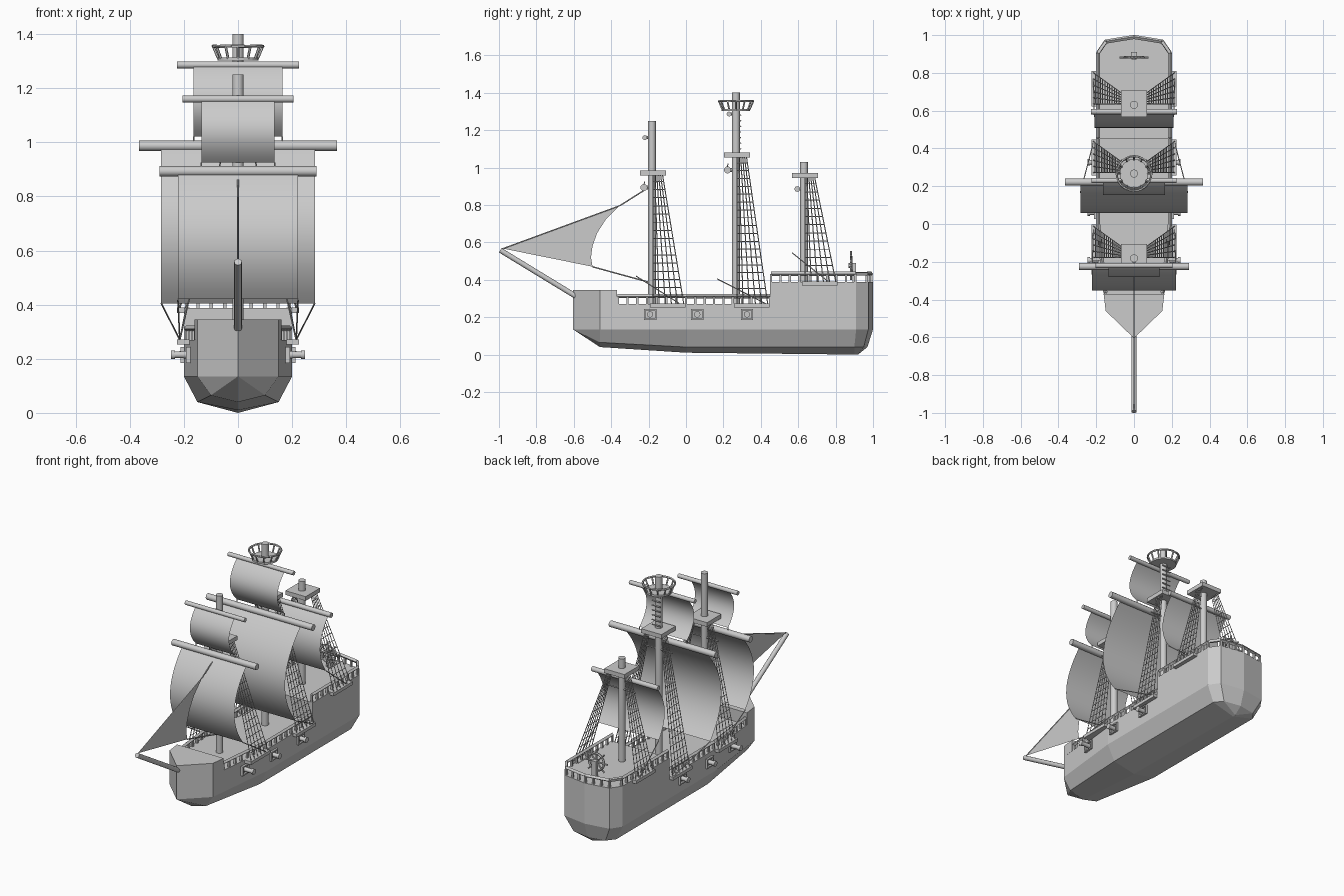
import bpy, bmesh
from math import sin, cos, pi
from mathutils import Vector as V

if "Cube" in bpy.data.objects:
    bpy.data.objects.remove(bpy.data.objects["Cube"])


def finish(name, bm, smooth=False):
    bmesh.ops.remove_doubles(bm, verts=bm.verts, dist=0.0002)
    me = bpy.data.meshes.new(name)
    bm.to_mesh(me)
    bm.free()
    ob = bpy.data.objects.new(name, me)
    bpy.context.collection.objects.link(ob)
    if smooth:
        bpy.ops.object.select_all(action='DESELECT')
        ob.select_set(True)
        bpy.context.view_layer.objects.active = ob
        bpy.ops.object.shade_smooth_by_angle(angle=0.7)
    return ob


def rod(bm, p, q, r, n=6, r2=None):
    p, q = V(p), V(q)
    d = q - p
    m = V((0, 0, 1)).rotation_difference(d).to_matrix().to_4x4()
    m.translation = (p + q) / 2
    bmesh.ops.create_cone(bm, cap_ends=True, segments=n, radius1=r,
                          radius2=r if r2 is None else r2, depth=d.length, matrix=m)


def box(bm, lo, hi):
    vs = bmesh.ops.create_cube(bm, size=1)['verts']
    for v in vs:
        v.co = V([(a + b) / 2 + c * (b - a) for a, b, c in zip(lo, hi, v.co)])


def ring(bm, c, r, t, axis, n=24):
    pts = []
    for i in range(n + 1):
        a = 2 * pi * i / n
        pts.append(V(c) + r * (V((cos(a), sin(a), 0)) if axis == 'z' else V((cos(a), 0, sin(a)))))
    for a, b in zip(pts, pts[1:]):
        rod(bm, a, b, t, 5)


# deck outline: half width along y
OUT = [(-.605, 0), (-.46, .15), (-.36, .162), (0, .2), (.45, .2), (.91, .2), (.975, .155), (1, 0)]


def hw(y):
    for (a, wa), (b, wb) in zip(OUT, OUT[1:]):
        if y <= b:
            return wa + (wb - wa) * (y - a) / (b - a)
    return 0


# hull: stations of y, half width, chine y/width/z, keel y/z
bm = bmesh.new()
ST = [(-.605, 0, -.605, 0, .135, -.605, .135), (-.46, .15, -.46, .1, .065, -.46, .04),
      (0, .2, 0, .15, .04, 0, .01), (.91, .2, .9, .15, .04, .9, 0),
      (.975, .155, .95, .11, .04, .92, 0), (1, 0, .97, 0, .04, .92, 0)]
rows = []
for y, w, yb, b, zb, yk, zk in ST:
    half = [(w, y, .27), (w, y, .135), (b, yb, zb), (0, yk, zk)]
    rows.append([bm.verts.new(c) for c in half + [(-x, yy, z) for x, yy, z in half[-2::-1]]])
for a, b in zip(rows, rows[1:]):
    for i in range(6):
        bm.faces.new((a[i], a[i + 1], b[i + 1], b[i]))
    bm.faces.new((a[6], a[0], b[0], b[6]))
bmesh.ops.remove_doubles(bm, verts=bm.verts, dist=.0005)
bmesh.ops.recalc_face_normals(bm, faces=bm.faces)
finish("hull", bm)


# raised decks, extruded from the outline
def deck(name, y0, y1, z):
    ys = [y0] + [y for y, w in OUT if y0 < y < y1] + [y1]
    loop = [(hw(y), y) for y in ys] + [(-hw(y), y) for y in reversed(ys) if hw(y) > 0]
    if hw(y0) == 0:
        loop = loop[:]
    bm = bmesh.new()
    f = bm.faces.new([bm.verts.new((x, y, .27)) for x, y in loop])
    g = bmesh.ops.extrude_face_region(bm, geom=[f])
    bmesh.ops.translate(bm, vec=(0, 0, z - .27), verts=[v for v in g['geom'] if isinstance(v, bmesh.types.BMVert)])
    bmesh.ops.recalc_face_normals(bm, faces=bm.faces)
    finish(name, bm)


deck("forecastle", -.605, -.37, .345)
deck("quarterdeck", .45, 1, .388)


# railings
def railing(name, path, z0, z1):
    bm = bmesh.new()
    for s in (1, -1):
        for (xa, ya), (xb, yb) in zip(path, path[1:]):
            a, b = V((s * xa, ya, z1 - .008)), V((s * xb, yb, z1 - .008))
            rod(bm, a, b, .011, 4)
            n = max(1, round((b - a).length / .052))
            for i in range(n + 1):
                p = a.lerp(b, i / n)
                box(bm, (p.x - .006, p.y - .006, z0), (p.x + .006, p.y + .006, z1 - .01))
    finish(name, bm)


railing("waist_railing", [(hw(y) - .01, y) for y in (-.365, 0, .45)], .265, .32)
railing("stern_railing", [(.19, .455), (.19, .905), (.148, .966), (0, .99)], .38, .44)

# masts, tops, shrouds: y, mast top, platform z, deck z
for nm, y, top, pz, dz in (("fore", -.182, 1.25, .97, .27), ("main", .267, 1.4, 1.067, .27),
                           ("mizzen", .631, 1.03, .957, .388)):
    bm = bmesh.new()
    rod(bm, (0, y, dz - .02), (0, y, top), .021, 16)
    finish(nm + "_mast", bm, True)
    bm = bmesh.new()
    box(bm, (-.07, y - .065, pz - .013), (.07, y + .075, pz + .013))
    finish(nm + "_top_platform", bm)
    bm = bmesh.new()
    for s in (1, -1):
        lo = [V((s * .215, y + .005 + .033 * i, dz)) for i in range(6)]
        hi = [V((s * .055, y + .005 + .01 * i, pz)) for i in range(6)]
        for a, b in zip(lo, hi):
            rod(bm, a, b, .0028, 4)
        n = round((pz - dz) / .043)
        for i in range(1, n):
            rod(bm, lo[0].lerp(hi[0], i / n), lo[5].lerp(hi[5], i / n), .0025, 4)
    for zz in (pz - .12,):
        rod(bm, (-.1, y + .005, zz), (.1, y + .005, zz), .004, 5)
    finish(nm + "_shrouds", bm)
    bm = bmesh.new()
    for s in (1, -1):
        xs = sorted((s * .18, s * .225))
        box(bm, (xs[0], y - .01, dz - .018), (xs[1], y + .18, dz + .002))
    finish(nm + "_shroud_channels", bm)

# crow's nest and its ladder
bm = bmesh.new()
rod(bm, (0, .267, 1.302), (0, .267, 1.314), .076, 24)
ring(bm, (0, .267, 1.355), .092, .006, 'z')
for i in range(12):
    c, s = cos(pi * i / 6), sin(pi * i / 6)
    rod(bm, (.073 * c, .267 + .073 * s, 1.31), (.092 * c, .267 + .092 * s, 1.355), .005, 5)
finish("lookout_basket", bm)
bm = bmesh.new()
for i in range(7):
    z = 1.1 + i * .03
    rod(bm, (-.03, .292, z), (.03, .292, z), .004, 5)
finish("mast_ladder", bm)

# yards, sails and sheets: y, z, half length, radius, sail half width, sail bottom y/z, bulge, sheet end
YARDS = [("fore_course", -.225, .893, .29, .019, .222, -.267, .42, .105, (.215, -.03, .27)),
         ("fore_topsail", -.22, 1.16, .205, .013, .135, -.222, .925, .06, (.135, -.225, .893)),
         ("main_course", .222, .987, .365, .019, .284, .166, .405, .135, (.215, .43, .27)),
         ("main_topsail", .23, 1.286, .225, .013, .164, .224, 1.022, .073, (.164, .222, .987)),
         ("mizzen_course", .595, .885, .228, .015, .21, .567, .545, .071, (.215, .78, .375))]
for nm, y, z, hl, r, w, yb, zb, d, end in YARDS:
    bm = bmesh.new()
    rod(bm, (-hl, y, z), (hl, y, z), r, 12)
    rod(bm, (0, y, z), (0, y + .04, z), r * .6, 8)
    finish(nm + "_yard", bm, True)
    bm = bmesh.new()
    prev = None
    for i in range(17):
        t = i / 16
        yy, zz = y + (yb - y) * t - d * 4 * t * (1 - t), z + (zb - z) * t
        cur = [bm.verts.new((-w, yy, zz)), bm.verts.new((w, yy, zz))]
        if prev:
            bm.faces.new((prev[0], cur[0], cur[1], prev[1]))
        prev = cur
    finish(nm + "_sail", bm, True)
    bm = bmesh.new()
    for s in (1, -1):
        rod(bm, (s * w, yb, zb), (s * end[0], end[1], end[2]), .003, 5)
    finish(nm + "_sheets", bm)

# bowsprit and jib
bm = bmesh.new()
rod(bm, (0, -.57, .3), (0, -.993, .558), .014, 12)
finish("bowsprit", bm, True)
bm = bmesh.new()
JIB = [(-.98, .567), (-.5, .47), (-.508, .52), (-.5, .58), (-.475, .65), (-.43, .72), (-.353, .797)]
bm.faces.new([bm.verts.new((0, y, z)) for y, z in JIB])
finish("jib_sail", bm)
bm = bmesh.new()
rod(bm, (0, -.985, .565), (0, -.353, .797), .003, 5)
rod(bm, (0, -.353, .797), (0, -.19, .9), .004, 5)
rod(bm, (0, -.5, .47), (0, -.19, .385), .004, 5)
finish("jib_ropes", bm)

# cannons and gun port frames
bm, fr = bmesh.new(), bmesh.new()
for y in (-.192, .06, .326):
    for s in (1, -1):
        x = s * hw(y)
        rod(bm, (x - s * .02, y, .215), (s * .235, y, .215), .016, 10, .012)
        rod(bm, (s * .233, y, .215), (s * .247, y, .215), .017, 10)
        for a, b in (((-.033, .185), (.033, .193)), ((-.033, .235), (.033, .243)),
                     ((-.033, .185), (-.025, .243)), ((.025, .185), (.033, .243))):
            xs = sorted((x - s * .01, x + s * .012))
            box(fr, (xs[0], y + a[0], a[1]), (xs[1], y + b[0], b[1]))
finish("cannons", bm, True)
finish("gun_port_frames", fr)

# steering wheel
bm = bmesh.new()
c = (0, .882, .476)
ring(bm, c, .052, .007, 'y', 20)
rod(bm, (0, .87, .476), (0, .91, .476), .014, 10)
for i in range(8):
    a = pi * i / 4
    rod(bm, c, (.078 * cos(a), .882, .476 + .078 * sin(a)), .005, 6)
box(bm, (-.015, .89, .385), (.015, .91, .49))
finish("steering_wheel", bm)
